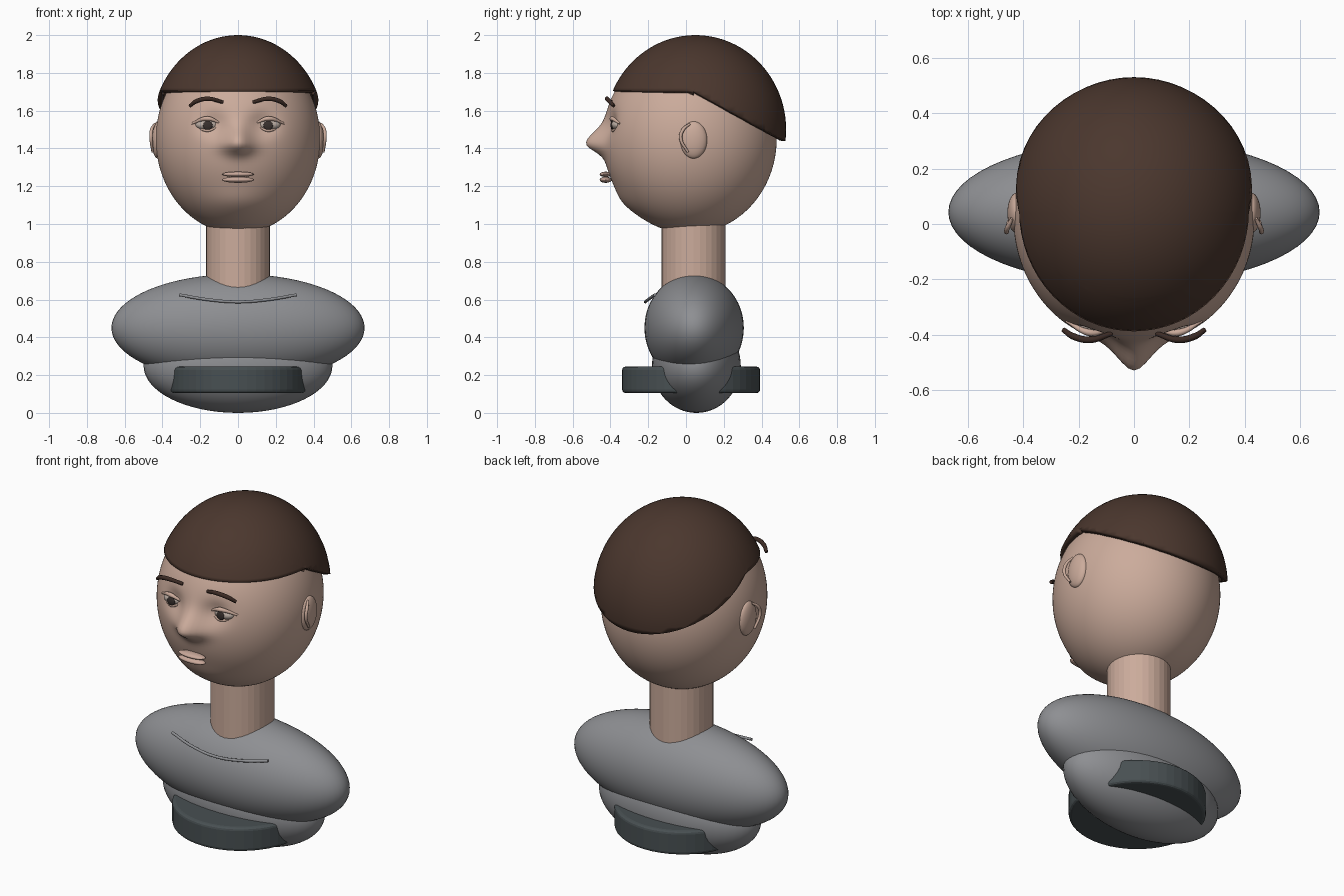
import bpy, bmesh, math
from mathutils import Vector

cube = bpy.data.objects.get("Cube")
if cube:
    bpy.data.objects.remove(cube, do_unlink=True)


def material(name, rgb):
    m = bpy.data.materials.new(name)
    m.use_nodes = True
    m.diffuse_color = (*rgb, 1)
    bsdf = next(n for n in m.node_tree.nodes if n.type == "BSDF_PRINCIPLED")
    bsdf.inputs["Base Color"].default_value = (*rgb, 1)
    bsdf.inputs["Roughness"].default_value = 0.7
    return m


skin = material("skin", (0.60, 0.41, 0.33))
lip_skin = material("lip skin", (0.58, 0.39, 0.32))
hair_brown = material("hair brown", (0.07, 0.038, 0.027))
brow_brown = material("brow brown", (0.045, 0.024, 0.018))
shirt_grey = material("shirt grey", (0.27, 0.275, 0.29))
base_slate = material("base slate", (0.065, 0.08, 0.085))
eye_white = material("eye white", (0.50, 0.42, 0.37))
iris_dark = material("iris dark", (0.04, 0.03, 0.027))


def add_mesh(name, bm, mat, smooth=True):
    mesh = bpy.data.meshes.new(name)
    bm.to_mesh(mesh)
    bm.free()
    mesh.materials.append(mat)
    for p in mesh.polygons:
        p.use_smooth = smooth
    obj = bpy.data.objects.new(name, mesh)
    bpy.context.collection.objects.link(obj)
    return obj


def ellipsoid_bm(centre, radii, seg=48, rings=32):
    bm = bmesh.new()
    bmesh.ops.create_uvsphere(bm, u_segments=seg, v_segments=rings, radius=1)
    for v in bm.verts:
        v.co = Vector(c + r * k for c, r, k in zip(centre, radii, v.co))
    return bm


def ellipsoid(name, centre, radii, mat, seg=48, rings=32):
    return add_mesh(name, ellipsoid_bm(centre, radii, seg, rings), mat)


def tube(name, points, radius, mat, taper=1.0):
    """Round tube through the points, its ends scaled by taper."""
    cu = bpy.data.curves.new(name, "CURVE")
    cu.dimensions = "3D"
    cu.bevel_depth = radius
    cu.bevel_resolution = 3
    cu.use_fill_caps = True
    sp = cu.splines.new("BEZIER")
    sp.bezier_points.add(len(points) - 1)
    for i, (bp, p) in enumerate(zip(sp.bezier_points, points)):
        bp.co = p
        bp.handle_left_type = bp.handle_right_type = "AUTO"
        bp.radius = taper if i in (0, len(points) - 1) else 1.0
    cu.materials.append(mat)
    obj = bpy.data.objects.new(name, cu)
    bpy.context.collection.objects.link(obj)
    return obj


def cylinder(name, centre, radius, depth, mat, seg, bevel=0.0):
    bm = bmesh.new()
    bmesh.ops.create_cone(bm, cap_ends=True, segments=seg, radius1=radius,
                          radius2=radius, depth=depth)
    bmesh.ops.translate(bm, verts=bm.verts, vec=centre)
    if bevel:
        rim = [e for e in bm.edges if abs(e.verts[0].co.z - e.verts[1].co.z) < 1e-4]
        bmesh.ops.bevel(bm, geom=rim, offset=bevel, segments=3, profile=0.5,
                        affect="EDGES")
    return add_mesh(name, bm, mat, smooth=False)


# Bust: base disc, lower torso, shoulders, neck
cylinder("base_disc", (0, 0.027, 0.175), 0.365, 0.14, base_slate, 48, 0.018)
ellipsoid("lower_torso", (0, 0.055, 0.25), (0.5, 0.235, 0.25), shirt_grey)
ellipsoid("shoulders", (0, 0.043, 0.45), (0.67, 0.263, 0.285), shirt_grey, 64, 40)
tube("collar_seam", [(-0.31, -0.165, 0.625), (-0.16, -0.2, 0.6), (0, -0.215, 0.588),
                     (0.16, -0.2, 0.6), (0.31, -0.165, 0.625)], 0.008, shirt_grey)
cylinder("neck", (0, 0.04, 0.8), 0.17, 0.5, skin, 32)


# Head: ellipsoid with a pulled nose and pressed eye sockets
def bump(d, s):
    return math.exp(-0.5 * (d / s) ** 2)


bm = ellipsoid_bm((0, 0.02, 1.45), (0.435, 0.46, 0.5), 128, 96)
for v in bm.verts:
    x, y, z = v.co
    if y < 0:
        nose = 0.09 * bump(z - 1.425, 0.057 if z > 1.425 else 0.037)
        nose *= bump(x, 0.035 + 0.02 * bump(z - 1.4, 0.06))
        socket = 0.035 * bump(abs(x) - 0.13, 0.05) * bump(z - 1.53, 0.045)
        chin = 0.015 * bump(x, 0.12) * bump(z - 1.11, 0.05)
        v.co.y += socket - nose - chin
add_mesh("head", bm, skin)


# Hair: ellipsoid shell, level hairline in front and sloping down behind
EAR_Y, LINE_Z, SLOPE = 0.04, 1.705, 0.548
bm = ellipsoid_bm((0, 0.05, 1.5), (0.455, 0.48, 0.5), 64, 48)
corner = Vector((0, EAR_Y, LINE_Z))
for normal in ((0, 0, 1), (0, SLOPE, 1), (0, 1, 0)):
    bmesh.ops.bisect_plane(bm, geom=bm.verts[:] + bm.edges[:] + bm.faces[:],
                           plane_co=corner, plane_no=Vector(normal).normalized())
below = []
for f in bm.faces:
    c = f.calc_center_median()
    if c.z < LINE_Z - SLOPE * max(0, c.y - EAR_Y):
        below.append(f)
bmesh.ops.delete(bm, geom=below, context="FACES")
hair = add_mesh("hair_cap", bm, hair_brown)
shell = hair.modifiers.new("thickness", "SOLIDIFY")
shell.thickness = 0.03
shell.offset = -1

# Lips
for name, z, r in (("upper_lip", 1.263, 0.014), ("lower_lip", 1.234, 0.016)):
    ellipsoid(name, (0, -0.425, z), (0.085, 0.032, r), lip_skin, 32, 16)

# Paired features
for side, s in (("left", 1), ("right", -1)):
    def path(pts):
        return [(s * x, y, z) for x, y, z in pts]

    ellipsoid(side + "_eyeball", (s * 0.163, -0.36, 1.525), (0.062, 0.035, 0.03),
              eye_white, 24, 16)
    ellipsoid(side + "_iris", (s * 0.16, -0.391, 1.522), (0.025, 0.008, 0.025),
              iris_dark, 24, 12)
    tube(side + "_upper_lid", path([(0.095, -0.385, 1.535), (0.16, -0.392, 1.558),
                                    (0.245, -0.35, 1.532)]), 0.013, skin, 0.4)
    tube(side + "_lower_lid", path([(0.105, -0.385, 1.515), (0.16, -0.388, 1.495),
                                    (0.225, -0.355, 1.515)]), 0.008, skin, 0.4)
    tube(side + "_brow", path([(0.08, -0.395, 1.645), (0.16, -0.418, 1.663),
                               (0.22, -0.405, 1.65), (0.255, -0.382, 1.625)]),
         0.012, brow_brown, 0.75)
    ellipsoid(side + "_ear", (s * 0.425, 0.04, 1.445), (0.032, 0.072, 0.098),
              skin, 32, 20)
    tube(side + "_ear_rim", path([(0.44, 0.02, 1.53), (0.457, -0.015, 1.5),
                                  (0.46, -0.028, 1.455), (0.452, 0.01, 1.38)]),
         0.009, skin, 0.7)
